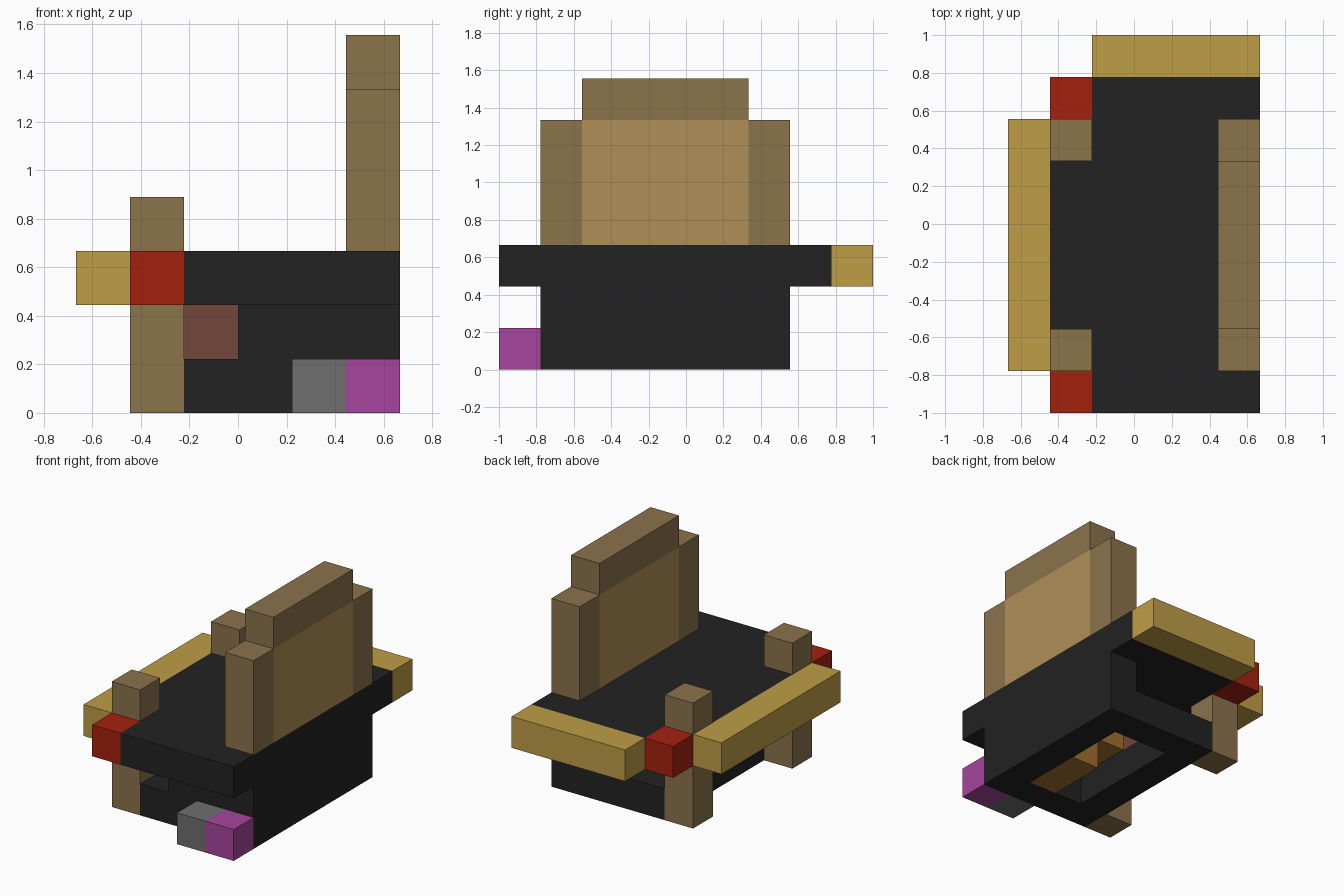
import bpy
import bmesh
from mathutils import Vector

if "Cube" in bpy.data.objects:
    bpy.data.objects.remove(bpy.data.objects["Cube"], do_unlink=True)

UNIT = 2 / 9                       # edge of one block
ORIGIN = Vector((-3, -4.5, 0))     # block grid corner, in blocks


def material(name, r, g, b):
    def linear(c):
        c /= 255
        return c / 12.92 if c < 0.04 else ((c + 0.055) / 1.055) ** 2.4
    colour = (linear(r), linear(g), linear(b), 1)
    mat = bpy.data.materials.new(name)
    mat.use_nodes = True
    mat.diffuse_color = colour
    mat.node_tree.nodes["Principled BSDF"].inputs["Base Color"].default_value = colour
    return mat


black = material("black", 34, 34, 34)
brown = material("brown", 139, 115, 75)
tan = material("tan", 175, 143, 87)
gold = material("gold", 190, 157, 70)
red = material("red", 165, 33, 15)
magenta = material("magenta", 166, 69, 157)
grey = material("grey", 110, 110, 110)
brick = material("red brown", 115, 70, 58)
orange = material("orange brown", 160, 112, 45)


def blocks(name, mat, *boxes):
    """One object from boxes, each given as a low and a high grid corner."""
    bm = bmesh.new()
    for low, high in boxes:
        low, high = Vector(low), Vector(high)
        made = bmesh.ops.create_cube(bm, size=1)["verts"]
        for v in made:
            part = v.co + Vector((0.5, 0.5, 0.5))
            v.co = (low + part * (high - low) + ORIGIN) * UNIT
    mesh = bpy.data.meshes.new(name)
    bm.to_mesh(mesh)
    bm.free()
    mesh.materials.append(mat)
    obj = bpy.data.objects.new(name, mesh)
    bpy.context.collection.objects.link(obj)


# Deck with its narrower front strip between the posts
blocks("deck", black, ((2, 0, 2), (6, 8, 3)), ((1, 2, 2), (2, 6, 3)))

# Hollow base: a ring of walls, open at the bottom, with notches at both ends
blocks("base_ring", black,
       ((5, 1, 0), (6, 7, 2)), ((2, 1, 0), (3, 7, 1)),
       ((3, 1, 0), (5, 2, 2)), ((3, 6, 0), (5, 7, 1)))

# Contents of the base
blocks("inner_bricks", brick, ((2, 2, 1), (3, 5, 2)))
blocks("inner_blocks", orange, ((4, 2, 0), (5, 4, 1)), ((3, 2, 1), (5, 4, 2)))

# Posts and corner blocks
for end, post_y, corner_y in (("front", 1, 0), ("back", 6, 7)):
    blocks(end + "_post", brown, ((1, post_y, 0), (2, post_y + 1, 4)))
    blocks(end + "_corner_block", red, ((1, corner_y, 2), (2, corner_y + 1, 3)))
    blocks(end + "_panel_post", brown, ((5, post_y, 3), (6, post_y + 1, 6)))

# Edge beams
blocks("side_beam", gold, ((0, 1, 2), (1, 7, 3)))
blocks("back_beam", gold, ((2, 8, 2), (6, 9, 3)))

# Upright panel and its top rail
blocks("upright_panel", tan, ((5, 2, 3), (6, 6, 6)))
blocks("top_rail", brown, ((5, 2, 6), (6, 6, 7)))

# Small blocks on the ground
blocks("grey_block", grey, ((4, 0, 0), (5, 1, 1)))
blocks("magenta_block", magenta, ((5, 0, 0), (6, 1, 1)))
